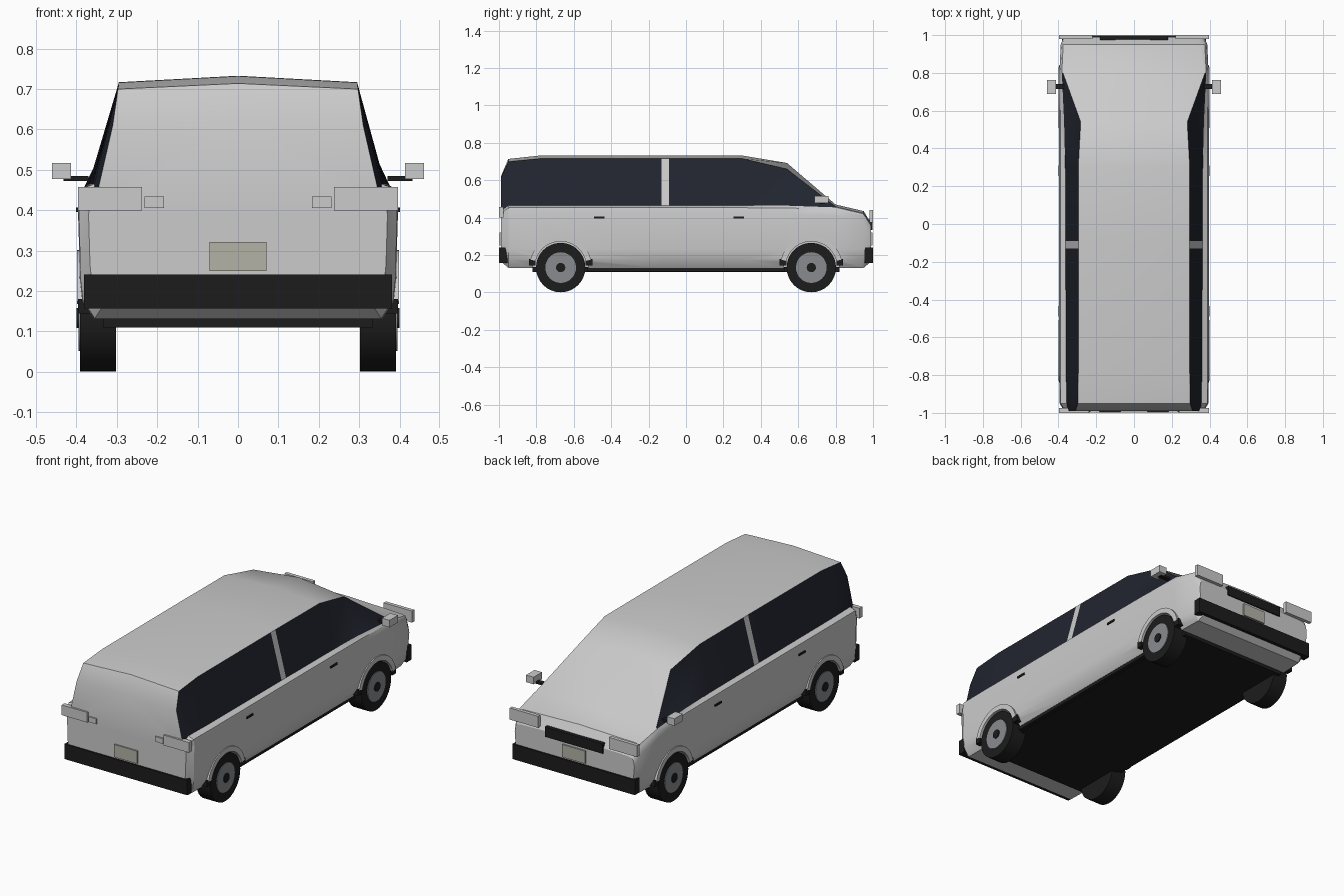
import bpy, bmesh, math
from mathutils import Matrix

if "Cube" in bpy.data.objects:
    bpy.data.objects.remove(bpy.data.objects["Cube"])

def material(name, c):
    m = bpy.data.materials.new(name)
    m.diffuse_color = (*c, 1)
    m.use_nodes = True
    m.node_tree.nodes["Principled BSDF"].inputs["Base Color"].default_value = m.diffuse_color
    return m

BLACK = material("black_trim", (0.012, 0.012, 0.012))
GLASS = material("dark_glass", (0.015, 0.018, 0.028))
RIM = material("rim_grey", (0.25, 0.26, 0.28))
PLATE = material("plate", (0.45, 0.45, 0.39))
PAINT = material("paint", (0.6, 0.6, 0.6))

def finish(name, bm, mat=None, angle=None):
    bmesh.ops.recalc_face_normals(bm, faces=bm.faces)
    me = bpy.data.meshes.new(name)
    bm.to_mesh(me)
    bm.free()
    ob = bpy.data.objects.new(name, me)
    bpy.context.collection.objects.link(ob)
    if mat:
        me.materials.append(mat)
    if angle:
        bpy.ops.object.select_all(action='DESELECT')
        bpy.context.view_layer.objects.active = ob
        ob.select_set(True)
        bpy.ops.object.shade_smooth_by_angle(angle=math.radians(angle))
    return ob

def box(name, x, y, z, mat=None):
    bm = bmesh.new()
    bmesh.ops.create_cube(bm, size=1)
    for v in bm.verts:
        for i, (a, b) in enumerate((x, y, z)):
            v.co[i] = (a + b) / 2 + v.co[i] * (b - a)
    return finish(name, bm, mat)

def pair(name, x, y, z, mat=None):
    box(name + "_right", x, y, z, mat)
    box(name + "_left", (-x[1], -x[0]), y, z, mat)

def disc(name, s, y, r, x0, x1, mat=None, seg=32, angle=30):
    bm = bmesh.new()
    bmesh.ops.create_cone(bm, cap_ends=True, segments=seg, radius1=r, radius2=r, depth=x1 - x0,
                          matrix=Matrix.Translation((s * (x0 + x1) / 2, y, 0.133))
                          @ Matrix.Rotation(math.pi / 2, 4, 'Y'))
    return finish(name, bm, mat, angle)

def arch(name, s, y, r0, r1, x0, x1, n=18):
    bm = bmesh.new()
    rings = []
    for i in range(n + 1):
        a = math.radians(14 + 152 * i / n)
        rings.append([bm.verts.new((s * x, y + r * math.cos(a), 0.135 + r * math.sin(a)))
                      for x, r in ((x0, r0), (x1, r0), (x1, r1), (x0, r1))])
    for a, b in zip(rings, rings[1:]):
        for j in range(4):
            bm.faces.new((a[j], a[(j + 1) % 4], b[(j + 1) % 4], b[j]))
    bm.faces.new(rings[0])
    bm.faces.new(rings[-1])
    return finish(name, bm, PAINT, 30)

# Body: stations of y, half width, bottom z, belt x, belt z, roof edge x, roof edge z, roof centre z
stations = [
    (-0.990, 0.370, 0.165, 0.350, 0.435, 0.310, 0.610, 0.620),
    (-0.950, 0.394, 0.132, 0.356, 0.465, 0.297, 0.700, 0.714),
    (-0.780, 0.396, 0.130, 0.360, 0.465, 0.295, 0.716, 0.732),
    (-0.130, 0.396, 0.130, 0.362, 0.465, 0.295, 0.717, 0.733),
    (-0.090, 0.396, 0.130, 0.362, 0.465, 0.295, 0.717, 0.733),
    (0.300, 0.396, 0.130, 0.364, 0.465, 0.295, 0.716, 0.732),
    (0.540, 0.396, 0.130, 0.370, 0.464, 0.282, 0.660, 0.692),
    (0.800, 0.395, 0.130, 0.382, 0.455, 0.376, 0.460, 0.470),
    (0.950, 0.388, 0.132, 0.375, 0.420, 0.350, 0.425, 0.435),
    (0.990, 0.372, 0.165, 0.355, 0.355, 0.330, 0.360, 0.368),
]
bm = bmesh.new()
rings = []
for y, w, zb, xb, belt, xr, zr, zc in stations:
    half = [(w * 0.9, zb), (w * 0.975, zb + 0.045), (w * 0.99, zb + 0.1), (w, belt - 0.045),
            (w - 0.006, belt - 0.012), (xb, belt), (xr, zr)]
    loop = half + [(0, zc)] + [(-x, z) for x, z in reversed(half)]
    rings.append([bm.verts.new((x, y, z)) for x, z in loop])
n = len(rings[0])
for i, (a, b) in enumerate(zip(rings, rings[1:])):
    for j in range(n):
        f = bm.faces.new((a[j], a[(j + 1) % n], b[(j + 1) % n], b[j]))
        if j in (5, 8) and i < 7 and i != 3:      # side windows, leaving the pillar painted
            f.material_index = 1
bm.faces.new(rings[0])
bm.faces.new(rings[-1])
body = finish("body", bm, PAINT, 30)
body.data.materials.append(GLASS)

# Wheels, arches and wheel wells
for s, side in ((1, "right"), (-1, "left")):
    for y, end in ((-0.67, "rear"), (0.67, "nose")):
        tag = f"_{end}_{side}"
        cut = disc("well_cutter" + tag, s, y, 0.148, 0.29, 0.5, PAINT, angle=None)
        cut.hide_render = True
        cut.display_type = 'WIRE'
        m = body.modifiers.new("well" + tag, 'BOOLEAN')
        m.operation, m.object, m.solver = 'DIFFERENCE', cut, 'EXACT'
        disc("tyre" + tag, s, y, 0.132, 0.302, 0.391, BLACK)
        disc("rim" + tag, s, y, 0.082, 0.38, 0.395, RIM)
        disc("hub_cap" + tag, s, y, 0.025, 0.39, 0.40, BLACK, 16)
        arch("wheel_arch" + tag, s, y, 0.138, 0.167, 0.30, 0.399)
    # Liner ends just below each arch
for y in (-0.67, 0.67):
    for d in (-0.152, 0.152):
        pair("arch_liner_end", (0.30, 0.396), (y + d - 0.018, y + d + 0.018), (0.145, 0.18), BLACK)

# Floor, bumpers, plates and grille
box("floor", (-0.333, 0.333), (-0.82, 0.82), (0.11, 0.135), BLACK)
box("sill_floor", (-0.355, 0.355), (-0.53, 0.53), (0.112, 0.135), BLACK)
for e, end in ((-1, "rear"), (1, "nose")):
    yy = lambda a, b: tuple(sorted((e * a, e * b)))
    box(end + "_bumper", (-0.381, 0.381), yy(0.955, 0.999), (0.157, 0.241), BLACK)
    box(end + "_plate", (-0.071, 0.071), yy(0.985, 0.998), (0.25, 0.321), PLATE)
box("grille", (-0.18, 0.18), (0.975, 0.997), (0.335, 0.39), BLACK)

# Lights
pair("tail_light", (0.238, 0.396), (-1.0, -0.975), (0.40, 0.457))
pair("reverse_light", (0.183, 0.232), (-0.998, -0.98), (0.405, 0.434))
pair("head_light", (0.22, 0.396), (0.98, 1.0), (0.375, 0.44))

# Mirrors and door handles
pair("mirror", (0.414, 0.461), (0.688, 0.762), (0.477, 0.517))
pair("mirror_arm", (0.37, 0.432), (0.715, 0.74), (0.472, 0.485), BLACK)
for y in (-0.463, 0.282):
    pair("door_handle", (0.385, 0.401), (y - 0.028, y + 0.028), (0.396, 0.407), BLACK)
